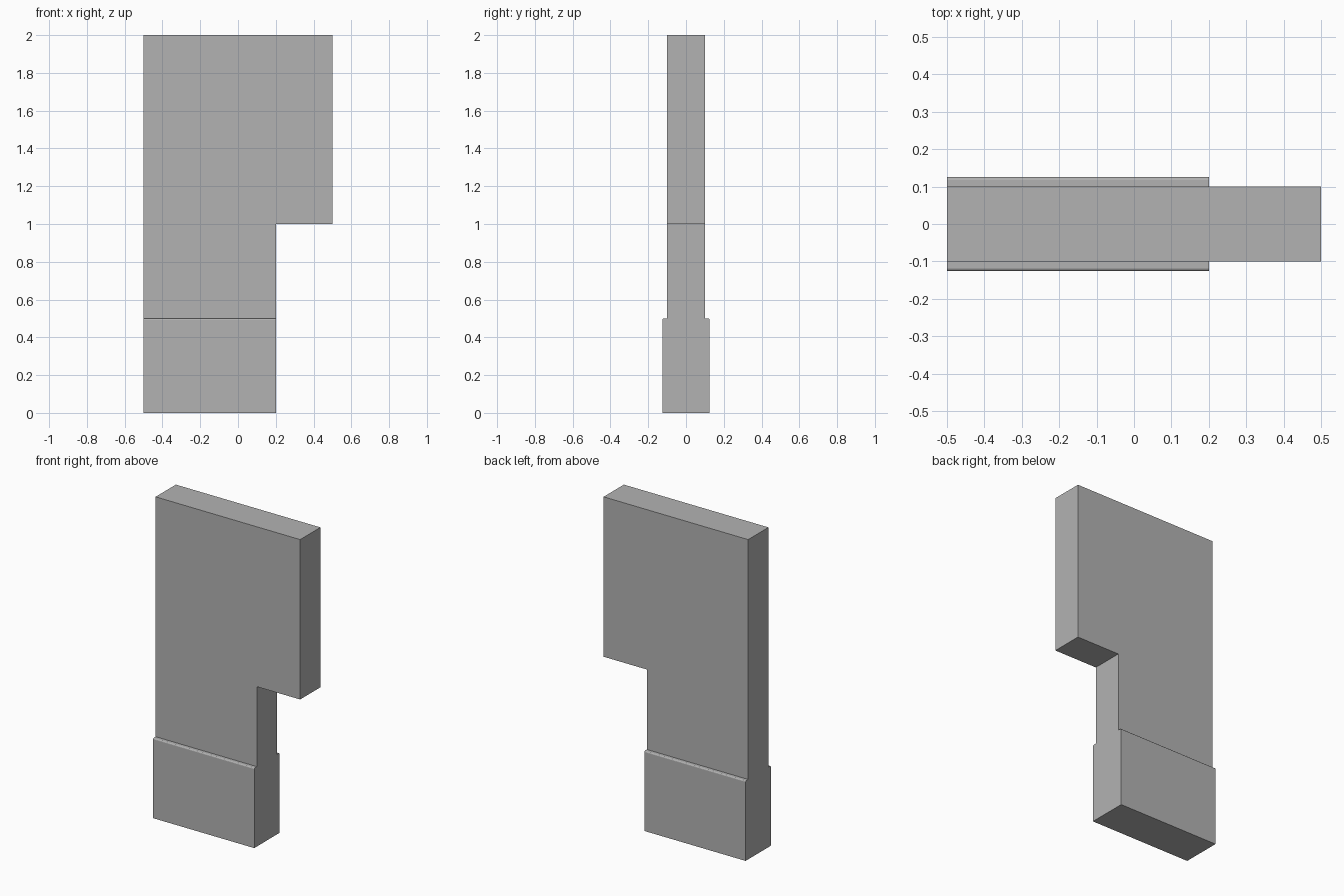
import bpy
import bmesh
import math
from mathutils import Vector

cube = bpy.data.objects.get("Cube")
if cube:
    bpy.data.objects.remove(cube, do_unlink=True)

LEFT_END, NOTCH, RIGHT_END = -0.5, 0.2, 0.5
HALF_WALL, HALF_BASE = 0.1, 0.125
BASE_TOP, NOTCH_TOP, TOP = 0.5, 1.0, 2.0
ROUND, STEPS = 0.007, 3

# Plain grey plaster
grey = bpy.data.materials.new("plain_grey")
colour = (0.45, 0.45, 0.45, 1.0)
grey.diffuse_color = colour
grey.use_nodes = True
grey.node_tree.nodes["Principled BSDF"].inputs["Base Color"].default_value = colour

# Half of the end section: skirting with a rounded upper edge, then the wall
half = [(HALF_BASE, 0.0)]
for i in range(STEPS + 1):
    a = math.pi / 2 * i / STEPS
    half.append((HALF_BASE - ROUND + ROUND * math.cos(a),
                 BASE_TOP - ROUND + ROUND * math.sin(a)))
half += [(HALF_WALL, BASE_TOP), (HALF_WALL, NOTCH_TOP)]
section = half + [(-y, z) for y, z in reversed(half)]

bm = bmesh.new()
lower = [bm.verts.new((LEFT_END, y, z)) for y, z in section]
upper = [bm.verts.new((LEFT_END, y, TOP)) for y in (HALF_WALL, -HALF_WALL)]
mid = len(half)
faces = [bm.faces.new(lower),
         bm.faces.new([lower[mid - 1], upper[0], upper[1], lower[mid]])]


def extend(faces, length):
    """Extrude faces along x and return the new end faces."""
    out = bmesh.ops.extrude_face_region(bm, geom=faces, use_keep_orig=True)["geom"]
    verts = [g for g in out if isinstance(g, bmesh.types.BMVert)]
    bmesh.ops.translate(bm, verts=verts, vec=Vector((length, 0, 0)))
    return [g for g in out if isinstance(g, bmesh.types.BMFace)]


# Full-height wall, then the part that overhangs the opening
ends = extend(faces, NOTCH - LEFT_END)
top_end = max(ends, key=lambda f: f.calc_center_median().z)
extend([top_end], RIGHT_END - NOTCH)
bmesh.ops.delete(bm, geom=[top_end], context='FACES_ONLY')

# Merge coplanar faces into clean surfaces
bmesh.ops.recalc_face_normals(bm, faces=bm.faces[:])
bmesh.ops.dissolve_limit(bm, angle_limit=math.radians(1),
                         verts=bm.verts[:], edges=bm.edges[:])
mesh = bpy.data.meshes.new("wall_with_skirting")
bm.to_mesh(mesh)
bm.free()
mesh.materials.append(grey)
wall = bpy.data.objects.new("wall_with_skirting", mesh)
bpy.context.collection.objects.link(wall)
